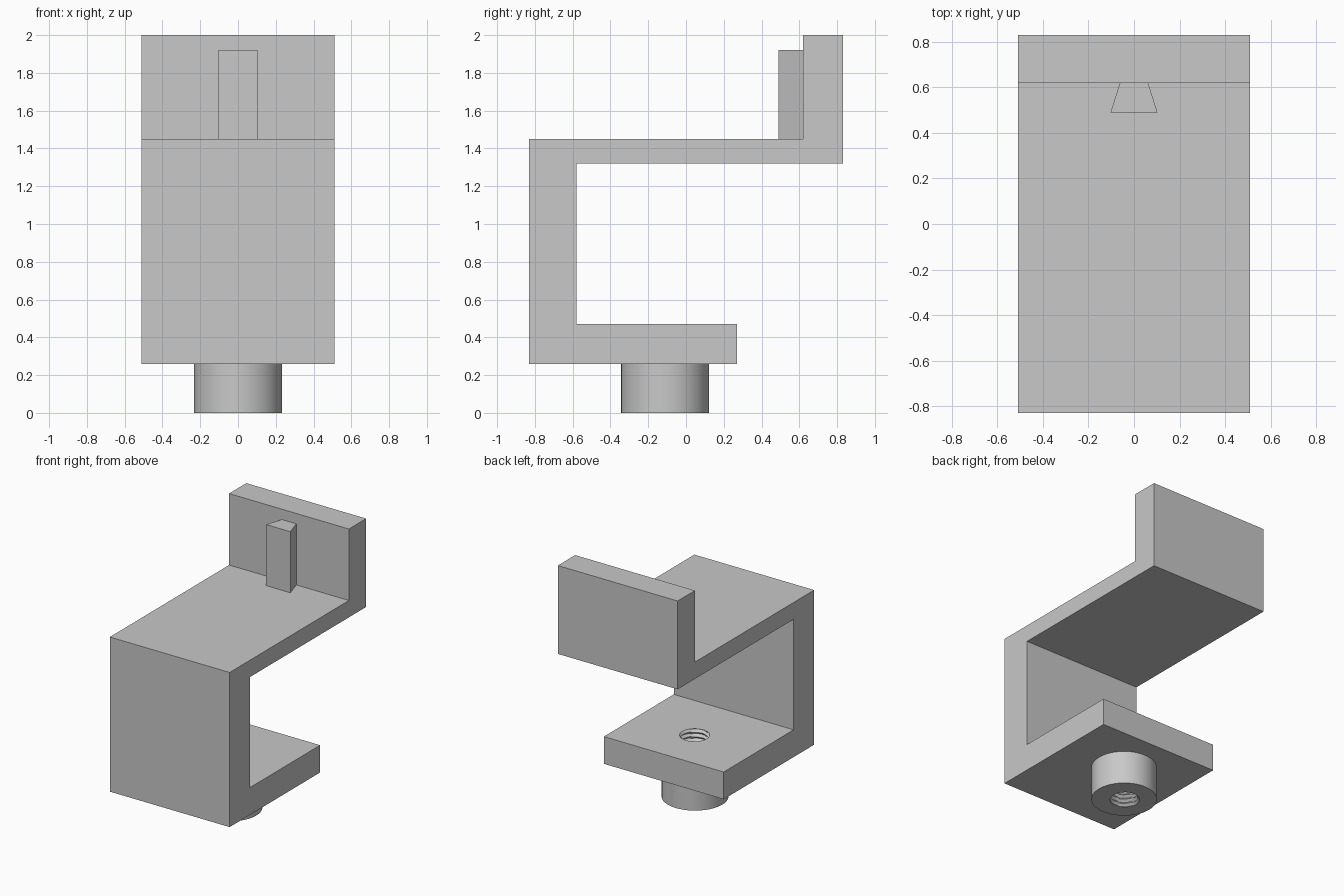
import bpy, bmesh, math
from mathutils import Vector

cube = bpy.data.objects.get("Cube")
if cube:
    bpy.data.objects.remove(cube, do_unlink=True)

grey = bpy.data.materials.new("plain_grey")
grey.use_nodes = True
colour = (0.58, 0.58, 0.58, 1)
grey.diffuse_color = colour
grey.node_tree.nodes["Principled BSDF"].inputs["Base Color"].default_value = colour

BORE_Y = -0.11


def finish(name, bm):
    bmesh.ops.recalc_face_normals(bm, faces=bm.faces)
    mesh = bpy.data.meshes.new(name)
    bm.to_mesh(mesh)
    bm.free()
    obj = bpy.data.objects.new(name, mesh)
    bpy.context.collection.objects.link(obj)
    mesh.materials.append(grey)
    return obj


def prism(name, points, direction):
    """Extrude a closed outline along a direction."""
    bm = bmesh.new()
    face = bm.faces.new([bm.verts.new(p) for p in points])
    ext = bmesh.ops.extrude_face_region(bm, geom=[face])
    moved = [g for g in ext["geom"] if isinstance(g, bmesh.types.BMVert)]
    bmesh.ops.translate(bm, vec=Vector(direction), verts=moved)
    return finish(name, bm)


def threaded_rod(name, minor, major, pitch, z0, z1, sides=32, steps=6):
    """Closed rod whose radius follows a helical triangle wave."""
    bm = bmesh.new()
    count = round((z1 - z0) / pitch * steps)
    rings = []
    for i in range(count + 1):
        z = z0 + (z1 - z0) * i / count
        ring = []
        for j in range(sides):
            phase = (z / pitch - j / sides) % 1
            r = minor + (major - minor) * (1 - abs(2 * phase - 1))
            a = math.tau * j / sides
            ring.append(bm.verts.new((r * math.cos(a), BORE_Y + r * math.sin(a), z)))
        rings.append(ring)
    for low, high in zip(rings, rings[1:]):
        for j in range(sides):
            k = (j + 1) % sides
            bm.faces.new((low[j], low[k], high[k]))
            bm.faces.new((low[j], high[k], high[j]))
    bm.faces.new(rings[0])
    bm.faces.new(rings[-1])
    return finish(name, bm)


def boolean(target, other, operation):
    other.hide_render = True
    mod = target.modifiers.new(operation.lower(), 'BOOLEAN')
    mod.operation = operation
    mod.solver = 'EXACT'
    mod.object = other
    bpy.context.view_layer.objects.active = target
    bpy.ops.object.modifier_apply(modifier=mod.name)
    bpy.data.objects.remove(other, do_unlink=True)


# Bent bracket: lower plate, front wall, upper plate and back lip
W = 0.51
outline = [(-0.83, 0.26), (0.27, 0.26), (0.27, 0.47), (-0.58, 0.47),
           (-0.58, 1.32), (0.83, 1.32), (0.83, 2.0), (0.62, 2.0),
           (0.62, 1.45), (-0.83, 1.45)]
bracket = prism("bracket", [(-W, y, z) for y, z in outline], (2 * W, 0, 0))

# Round boss under the lower plate
circle = [(0.233 * math.cos(math.tau * i / 64),
           BORE_Y + 0.233 * math.sin(math.tau * i / 64), 0) for i in range(64)]
boss = prism("boss", circle, (0, 0, 0.36))
boolean(bracket, boss, 'UNION')

# Threaded hole through the boss and lower plate
bore = threaded_rod("bore_cutter", 0.095, 0.115, 0.035, -0.031, 0.507)
boolean(bracket, bore, 'DIFFERENCE')

# Dovetail key on the back lip, wider towards the front
dovetail = [(-0.103, 0.49), (0.103, 0.49), (0.062, 0.62), (-0.062, 0.62)]
prism("dovetail_key", [(x, y, 1.45) for x, y in dovetail], (0, 0, 0.47))

# Smooth the round boss while keeping the corners sharp
bpy.ops.object.select_all(action='DESELECT')
bracket.select_set(True)
bpy.context.view_layer.objects.active = bracket
bpy.ops.object.shade_smooth_by_angle(angle=math.radians(30))
